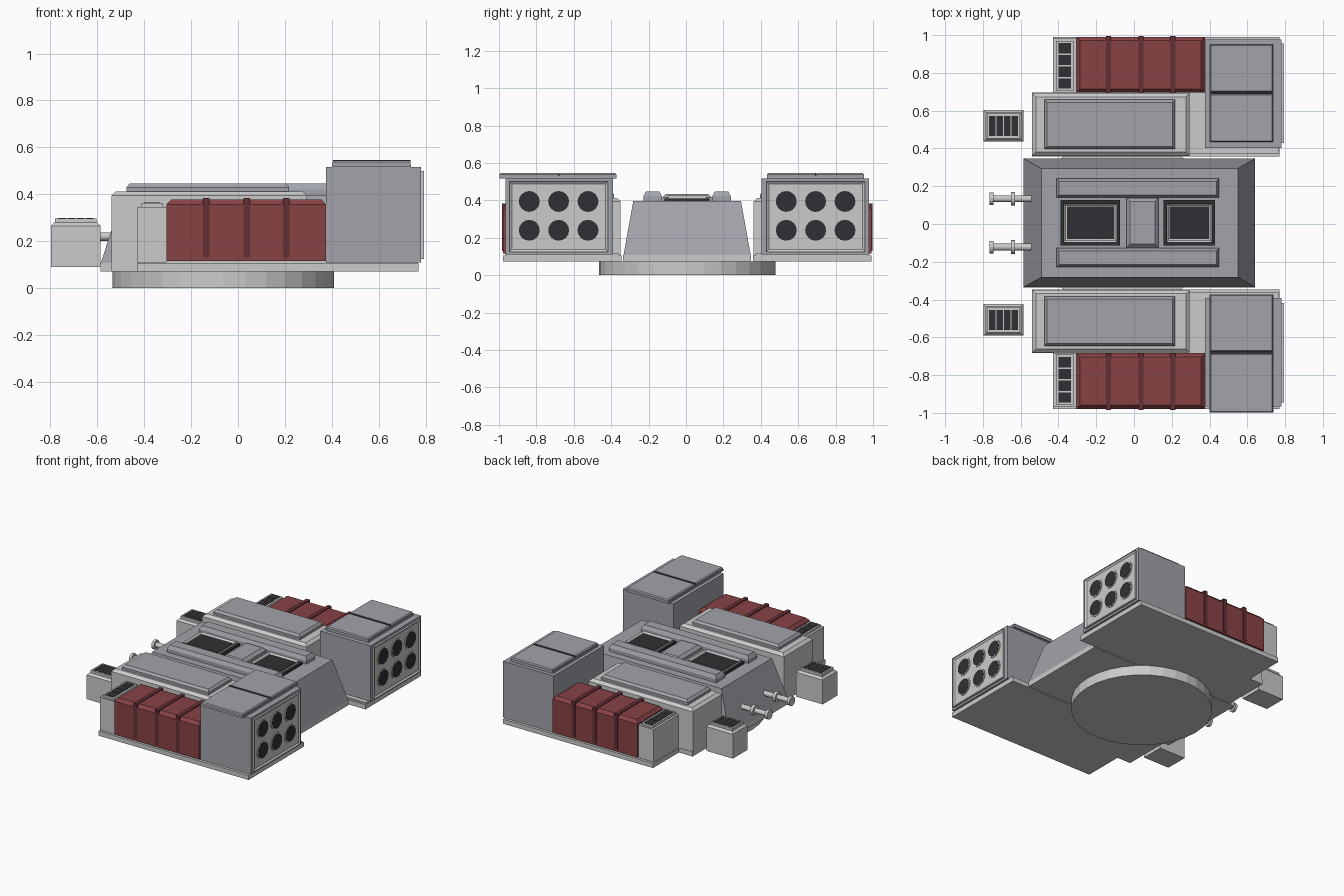
import bpy, bmesh, math
from mathutils import Matrix

if "Cube" in bpy.data.objects:
    bpy.data.objects.remove(bpy.data.objects["Cube"])

C = 0.006  # symmetry plane in y


def material(name, rgb):
    m = bpy.data.materials.new(name)
    m.diffuse_color = (*rgb, 1)
    m.use_nodes = True
    m.node_tree.nodes["Principled BSDF"].inputs["Base Color"].default_value = m.diffuse_color
    return m


RED = material("red_paint", (0.25, 0.055, 0.06))
DARK_RED = material("dark_red", (0.13, 0.03, 0.035))
DARK = material("dark_opening", (0.03, 0.03, 0.035))
STEEL = material("blue_grey", (0.36, 0.37, 0.41))


def finish(name, bm, mat):
    bmesh.ops.recalc_face_normals(bm, faces=bm.faces)
    me = bpy.data.meshes.new(name)
    bm.to_mesh(me)
    bm.free()
    ob = bpy.data.objects.new(name, me)
    bpy.context.collection.objects.link(ob)
    if mat:
        me.materials.append(mat)
    return ob


def block(name, x, y, z, mat=None, slope=0, drop=None, side=1):
    """Box from ranges; the top is pulled in by slope over the last drop of height."""
    (x0, x1), (y0, y1), (z0, z1) = x, sorted((C + side * y[0], C + side * y[1])), z
    levels = [(z0, 0)]
    if slope:
        if drop is not None:
            levels.append((z1 - drop, 0))
        levels.append((z1, slope))
    else:
        levels.append((z1, 0))
    bm = bmesh.new()
    rings = [[bm.verts.new(p) for p in ((x0 + i, y0 + i, h), (x1 - i, y0 + i, h),
                                        (x1 - i, y1 - i, h), (x0 + i, y1 - i, h))]
             for h, i in levels]
    for a, b in zip(rings, rings[1:]):
        for k in range(4):
            bm.faces.new((a[k], a[(k + 1) % 4], b[(k + 1) % 4], b[k]))
    bm.faces.new(rings[0][::-1])
    bm.faces.new(rings[-1])
    return finish(name, bm, mat)


def rod(name, x, y, z, r, mat=None, n=16):
    """Cylinder along x."""
    bm = bmesh.new()
    bmesh.ops.create_cone(bm, cap_ends=True, segments=n, radius1=r, radius2=r, depth=x[1] - x[0],
                          matrix=Matrix.Translation(((x[0] + x[1]) / 2, C + y, z))
                          @ Matrix.Rotation(math.pi / 2, 4, 'Y'))
    return finish(name, bm, mat)


def tray(name, x, y, z, border, depth, axis, mat=None, side=1):
    """Box whose top (axis z) or rear (axis x) face is inset and sunk."""
    ob = block(name, x, y, z, mat, side=side)
    bm = bmesh.new()
    bm.from_mesh(ob.data)
    face = max(bm.faces, key=lambda f: f.calc_center_median()[axis])
    bmesh.ops.inset_region(bm, faces=[face], thickness=border, depth=0)
    for v in face.verts:
        v.co[axis] -= depth
    bm.to_mesh(ob.data)
    bm.free()
    return ob


# Turret ring
bm = bmesh.new()
bmesh.ops.create_cone(bm, cap_ends=True, segments=32, radius1=0.472, radius2=0.472, depth=0.072,
                      matrix=Matrix.Translation((-0.062, C, 0.036)))
finish("turret_ring", bm, None)

# Central hull: slab and sloped body
block("hull_slab", (-0.585, 0.64), (-0.342, 0.342), (0.072, 0.107))
bm = bmesh.new()
low = [bm.verts.new((x, C + y, 0.107)) for x, y in
       ((-0.585, -0.34), (0.64, -0.34), (0.64, 0.34), (-0.585, 0.34))]
top = [bm.verts.new((x, C + y, 0.396)) for x, y in
       ((-0.49, -0.288), (0.55, -0.288), (0.55, 0.288), (-0.49, 0.288))]
for k in range(4):
    bm.faces.new((low[k], low[(k + 1) % 4], top[(k + 1) % 4], top[k]))
bm.faces.new(low)
bm.faces.new(top)
finish("hull_body", bm, STEEL)

# Roof hatches and centre cover
for n, (a, b) in (("front", (-0.39, -0.073)), ("rear", (0.155, 0.43))):
    block(n + "_hatch_rim", (a, b), (-0.12, 0.12), (0.39, 0.41), DARK)
    tray(n + "_hatch_frame", (a + 0.017, b - 0.017), (-0.103, 0.103), (0.40, 0.425), 0.015, 0.012, 2)
    block(n + "_hatch_glass", (a + 0.034, b - 0.034), (-0.086, 0.086), (0.405, 0.416), DARK)
block("centre_cover", (-0.04, 0.13), (-0.132, 0.132), (0.39, 0.435), STEEL, 0.02, 0.02)

for s, tag in ((1, "left"), (-1, "right")):
    def add(name, *a, **k):
        return block(f"{tag}_{name}", *a, side=s, **k)

    # Roof rail
    add("roof_rail", (-0.41, 0.45), (0.134, 0.234), (0.39, 0.446), STEEL, slope=0.014, drop=0.025)

    # Twin gun barrel
    y = s * 0.128
    rod(tag + "_gun_barrel", (-0.755, -0.5), y, 0.22, 0.018)
    rod(tag + "_gun_muzzle", (-0.765, -0.745), y, 0.22, 0.033)
    rod(tag + "_gun_collar", (-0.652, -0.63), y, 0.22, 0.036)

    # Base plates
    add("plate_inner", (-0.54, 0.77), (0.352, 0.69), (0.072, 0.105))
    add("plate_outer", (-0.43, 0.77), (0.69, 0.985), (0.072, 0.105))
    add("plate_step", (-0.425, 0.765), (0.365, 0.965), (0.105, 0.115))

    # Side armour block with raised slab
    add("armour_block", (-0.54, 0.295), (0.355, 0.687), (0.105, 0.412), slope=0.02, drop=0.018)
    add("armour_slab", (-0.475, 0.218), (0.39, 0.652), (0.412, 0.446), STEEL, slope=0.014, drop=0.016)

    # Red container with straps
    add("red_container", (-0.305, 0.375), (0.69, 0.985), (0.115, 0.378), RED, slope=0.02, drop=0.022)
    for i, x in enumerate((-0.135, 0.037, 0.205)):
        add(f"strap_{i}", (x - 0.014, x + 0.014), (0.688, 0.99), (0.13, 0.384), DARK_RED)

    # Outer vent box
    add("vent_box", (-0.428, -0.305), (0.69, 0.975), (0.11, 0.347))
    add("vent_grille", (-0.412, -0.32), (0.698, 0.962), (0.347, 0.362))
    for i in range(4):
        y = 0.738 + i * 0.062
        add(f"vent_slot_{i}", (-0.4, -0.334), (y - 0.027, y + 0.027), (0.355, 0.365), DARK)

    # Front sensor box
    add("front_box", (-0.797, -0.585), (0.43, 0.597), (0.09, 0.28), slope=0.014, drop=0.014)
    add("front_box_grille", (-0.779, -0.603), (0.447, 0.58), (0.28, 0.297))
    for i in range(4):
        x = -0.75 + i * 0.0395
        add(f"front_slot_{i}", (x - 0.0165, x + 0.0165), (0.46, 0.567), (0.29, 0.3), DARK)

    # Rocket launcher with rear tube panel
    add("launcher", (0.375, 0.78), (0.397, 0.972), (0.11, 0.517), STEEL)
    tray(tag + "_tube_panel", (0.775, 0.793), (0.424, 0.95), (0.125, 0.5), 0.018, 0.009, 0, side=s)
    for i in range(3):
        for j, z in enumerate((0.24, 0.394)):
            y = s * (0.53 + i * 0.157)
            rod(f"{tag}_tube_rim_{i}{j}", (0.775, 0.789), y, z, 0.065)
            rod(f"{tag}_tube_{i}{j}", (0.78, 0.791), y, z, 0.056, DARK)

    # Launcher roof lid in two halves with dark seam
    y0, y1 = ((0.427, 0.945), (0.378, 1.004))[s < 0]
    add("lid_base", (0.4, 0.738), (y0, y1), (0.517, 0.53), STEEL)
    for n, a, b in (("inner", y0, 0.683), ("outer", 0.691, y1)):
        add("lid_" + n, (0.402, 0.736), (a, b), (0.53, 0.545), STEEL, slope=0.006, drop=0.008)
    add("lid_seam", (0.404, 0.734), (0.682, 0.692), (0.528, 0.546), DARK)
